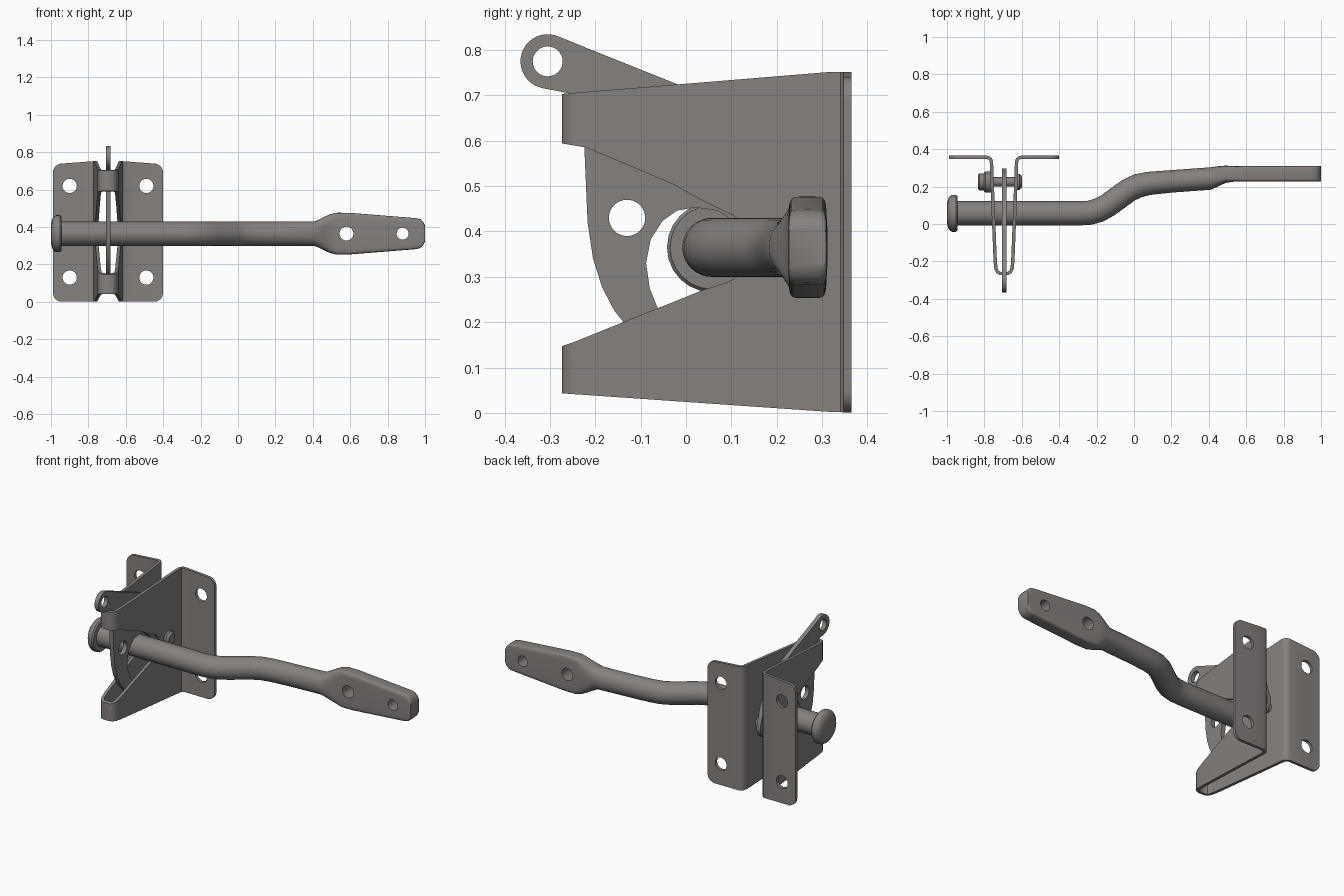
import bpy, bmesh, math
from mathutils import Vector

if "Cube" in bpy.data.objects:
    bpy.data.objects.remove(bpy.data.objects["Cube"])

steel = bpy.data.materials.new("warm grey steel")
steel.diffuse_color = (0.235, 0.218, 0.208, 1)
steel.use_nodes = True
steel.node_tree.nodes["Principled BSDF"].inputs["Base Color"].default_value = steel.diffuse_color
CX = -0.695          # middle of the bracket
ROD_Z = 0.365


def finish(bm, name):
    bmesh.ops.recalc_face_normals(bm, faces=bm.faces)
    me = bpy.data.meshes.new(name)
    bm.to_mesh(me)
    bm.free()
    ob = bpy.data.objects.new(name, me)
    bpy.context.collection.objects.link(ob)
    me.materials.append(steel)
    return ob


def loft(name, rings):
    """Skin a list of equal rings and cap both ends."""
    bm = bmesh.new()
    vs = [[bm.verts.new(p) for p in r] for r in rings]
    n = len(vs[0])
    for a, b in zip(vs, vs[1:]):
        for i in range(n):
            bm.faces.new((a[i], a[(i + 1) % n], b[(i + 1) % n], b[i]))
    bm.faces.new(vs[0])
    bm.faces.new(vs[-1])
    return finish(bm, name)


def prism(name, pts, axis, lo, hi):
    """Extrude a 2D outline along x, y or z."""
    def put(p, h):
        return {'x': (h, p[0], p[1]), 'y': (p[0], h, p[1]), 'z': (p[0], p[1], h)}[axis]
    return loft(name, [[put(p, h) for p in pts] for h in (lo, hi)])


def arc(cx, cy, r, a0, a1, n):
    angles = [math.radians(a0 + (a1 - a0) * i / n) for i in range(n + 1)]
    return [(cx + r * math.cos(a), cy + r * math.sin(a)) for a in angles]


def circle(cx, cy, r, n=32):
    return arc(cx, cy, r, 0, 360, n)[:-1]


def boolean(ob, cutter, op):
    m = ob.modifiers.new("cut", 'BOOLEAN')
    m.operation, m.solver, m.object = op, 'EXACT', cutter
    bpy.context.view_layer.objects.active = ob
    bpy.ops.object.modifier_apply(modifier=m.name)
    bpy.data.objects.remove(cutter)


def smooth(ob, angle=35):
    bpy.ops.object.select_all(action='DESELECT')
    ob.select_set(True)
    bpy.context.view_layer.objects.active = ob
    bpy.ops.object.shade_smooth_by_angle(angle=math.radians(angle))


def lathe_x(name, stations, y, z, n=32):
    """Round part along x from (x, radius) stations."""
    smooth(loft(name, [[(x, *p) for p in circle(y, z, r, n)] for x, r in stations]))


# Bracket: folded strip in plan, trimmed by its side and front outlines
half = [(0.30, 0.356), (0.092, 0.356), (0.08, 0.353), (0.071, 0.345), (0.067, 0.33),
        (0.058, 0.08), (0.047, -0.2), (0.043, -0.238), (0.035, -0.256), (0.02, -0.265)]
path = [Vector((CX - x, y)) for x, y in half] + [Vector((CX + x, y)) for x, y in reversed(half)]
left, right = [], []
for i, p in enumerate(path):
    t0 = (p - path[max(i - 1, 0)]).normalized()
    t1 = (path[min(i + 1, len(path) - 1)] - p).normalized()
    t = (t0 + t1).normalized()
    nrm = Vector((-t.y, t.x)) * 0.009
    left.append(p + nrm)
    right.append(p - nrm)
bracket = prism("bracket", left + right[::-1], 'z', -0.05, 0.85)

side = ([(0.4, 0), (0.32, 0.002), (-0.272, 0.043), (-0.29, 0.043), (-0.29, 0.142),
         (-0.25, 0.155), (0.04, 0.272)]
        + arc(0.06, 0.365, 0.083, -70, 70, 12)
        + [(0.04, 0.466), (-0.03, 0.505), (-0.22, 0.585), (-0.29, 0.597), (-0.29, 0.702),
           (0.32, 0.752), (0.4, 0.754)])
boolean(bracket, prism("side_outline", side, 'x', -1.2, -0.2), 'INTERSECT')

front = (arc(CX - 0.245, 0.05, 0.05, 180, 270, 8) + arc(CX + 0.245, 0.05, 0.05, -90, 0, 8)
         + arc(CX + 0.245, 0.69, 0.05, 0, 80, 8) + [(CX + 0.08, 0.752), (CX - 0.08, 0.752)]
         + arc(CX - 0.245, 0.69, 0.05, 100, 180, 8))
boolean(bracket, prism("front_outline", front, 'y', -0.5, 0.6), 'INTERSECT')

for sx in (-1, 1):
    for z in (0.13, 0.62):
        boolean(bracket, prism("screw_hole", circle(CX + sx * 0.205, z, 0.038), 'y', 0.3, 0.4),
                'DIFFERENCE')
smooth(bracket)

# Latch lever: flat plate with eye, hook and pivot end
lever_pts = (arc(-0.305, 0.775, 0.06, 66, 260, 20)
             + [(-0.26, 0.705), (-0.235, 0.69), (-0.225, 0.65), (-0.224, 0.58), (-0.217, 0.42),
                (-0.205, 0.34), (-0.185, 0.277), (-0.158, 0.225), (-0.13, 0.19), (-0.08, 0.14),
                (-0.02, 0.105), (0.03, 0.095), (0.035, 0.115), (-0.02, 0.165), (-0.06, 0.225),
                (-0.08, 0.275), (-0.088, 0.33), (-0.078, 0.382), (-0.052, 0.423),
                (-0.02, 0.446), (0.02, 0.453), (0.07, 0.446), (0.125, 0.41), (0.16, 0.36)]
             + arc(0.225, 0.37, 0.072, 220, 380, 14)
             + [(0.26, 0.5), (0.21, 0.57), (0.14, 0.635), (0.06, 0.69), (-0.02, 0.725),
                (-0.2, 0.797)])
lever = prism("latch_lever", lever_pts, 'x', -0.707, -0.681)
for y, z, r in ((-0.305, 0.775, 0.033), (-0.13, 0.43, 0.04)):
    boolean(lever, prism("lever_hole", circle(y, z, r), 'x', -0.8, -0.6), 'DIFFERENCE')
smooth(lever)

# Pivot bolt through bracket and lever
PIVOT = (0.225, 0.37)
lathe_x("pivot_shaft", [(-0.80, 0.025), (-0.62, 0.025)], *PIVOT)
lathe_x("pivot_nut", [(-0.802, 0.05), (-0.795, 0.057), (-0.765, 0.057), (-0.755, 0.05)], *PIVOT)
lathe_x("pivot_end", [(-0.835, 0.036), (-0.827, 0.045), (-0.80, 0.045)], *PIVOT)
lathe_x("pivot_head", [(-0.637, 0.043), (-0.612, 0.043), (-0.60, 0.03)], *PIVOT)

# Strike bar: round bent rod flattening into a paddle
# stations: x, y, half depth, half height, squareness
bar = [(-0.96, 0.057, 0.065, 0.065, 2), (-0.30, 0.057, 0.065, 0.065, 2),
       (-0.24, 0.060, 0.065, 0.065, 2), (-0.19, 0.073, 0.065, 0.065, 2),
       (-0.14, 0.100, 0.064, 0.065, 2), (-0.03, 0.180, 0.064, 0.065, 2),
       (0.02, 0.204, 0.064, 0.065, 2), (0.08, 0.217, 0.062, 0.065, 2),
       (0.20, 0.228, 0.060, 0.065, 2), (0.41, 0.243, 0.060, 0.065, 2.1),
       (0.45, 0.255, 0.054, 0.084, 2.8), (0.49, 0.266, 0.046, 0.103, 4),
       (0.53, 0.268, 0.042, 0.112, 7), (0.60, 0.268, 0.042, 0.111, 8),
       (0.95, 0.268, 0.042, 0.083, 8), (0.975, 0.268, 0.042, 0.077, 8),
       (0.99, 0.268, 0.042, 0.062, 8), (1.0, 0.268, 0.041, 0.042, 8)]
rings = []
for i, (x, y, hy, hz, e) in enumerate(bar):
    a, b = bar[max(i - 1, 0)], bar[min(i + 1, len(bar) - 1)]
    t = Vector((b[0] - a[0], b[1] - a[1])).normalized()
    if x > 0.4 or x < -0.9:
        t = Vector((1, 0))
    ring = []
    for u, v in circle(0, 0, 1, 32):
        du = math.copysign(abs(u) ** (2 / e), u) * hy if abs(u) > 1e-6 else 0
        dv = math.copysign(abs(v) ** (2 / e), v) * hz if abs(v) > 1e-6 else 0
        ring.append((x - t.y * du, y + t.x * du, ROD_Z + dv))
    rings.append(ring)
strike = loft("strike_bar", rings)
for x, r in ((0.58, 0.037), (0.88, 0.032)):
    boolean(strike, prism("bar_hole", circle(x, ROD_Z, r), 'y', 0.1, 0.5), 'DIFFERENCE')
smooth(strike)

# Mushroom head on the free end of the bar
lathe_x("bar_head", [(-1.0, 0.05), (-0.994, 0.078), (-0.982, 0.094), (-0.972, 0.099),
                     (-0.953, 0.099), (-0.945, 0.092)], 0.057, ROD_Z, 24)
